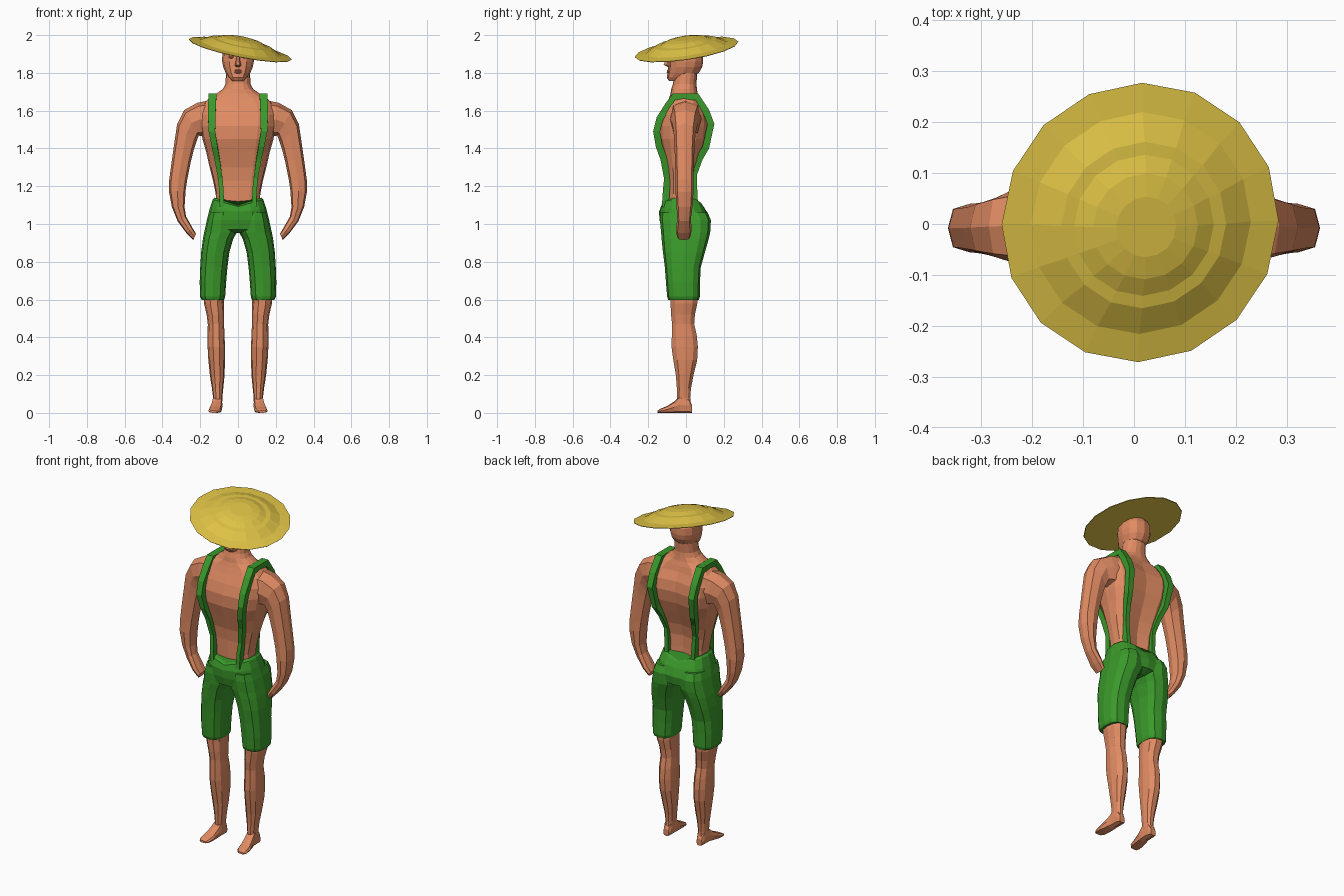
import bpy, bmesh
from math import sin, cos, pi, copysign
from mathutils import Vector


def material(name, rgb):
    m = bpy.data.materials.new(name)
    m.diffuse_color = (*rgb, 1)
    return m


SKIN = material("skin", (0.75, 0.26, 0.125))
GREEN = material("green_cloth", (0.043, 0.32, 0.024))
STRAW = material("straw", (0.73, 0.54, 0.06))


def ring(c, u, v, n=8, p=2.0):
    """Superellipse section round c with half axes u and v."""
    c, u, v = Vector(c), Vector(u), Vector(v)
    pts = []
    for i in range(n):
        a = 2 * pi * i / n
        ca, sa = cos(a), sin(a)
        pts.append(c + u * copysign(abs(ca) ** (2 / p), ca) + v * copysign(abs(sa) ** (2 / p), sa))
    return pts


def level(z, x0, x1, yf, yb, n=8, p=2.5):
    """Horizontal section given by its x and y limits."""
    return ring(((x0 + x1) / 2, (yf + yb) / 2, z), ((x1 - x0) / 2, 0, 0), (0, (yb - yf) / 2, 0), n, p)


def loft(name, rings, mat, mirror=False):
    bm = bmesh.new()
    rows = [[bm.verts.new(p) for p in r] for r in rings]
    n = len(rows[0])
    for a, b in zip(rows, rows[1:]):
        for i in range(n):
            j = (i + 1) % n
            bm.faces.new((a[i], a[j], b[j], b[i]))
    bm.faces.new(rows[0][::-1])
    bm.faces.new(rows[-1])
    bmesh.ops.recalc_face_normals(bm, faces=bm.faces)
    me = bpy.data.meshes.new(name)
    bm.to_mesh(me)
    bm.free()
    me.materials.append(mat)
    ob = bpy.data.objects.new(name, me)
    bpy.context.collection.objects.link(ob)
    if mirror:
        ob.modifiers.new("Mirror", 'MIRROR')
    return ob


# Torso and neck: z, half width, front y, back y
rows = [(1.08, .115, -.10, .05), (1.16, .118, -.10, .045), (1.23, .132, -.10, .045), (1.30, .15, -.108, .06),
        (1.38, .168, -.13, .09), (1.45, .188, -.15, .115), (1.52, .20, -.15, .125), (1.58, .205, -.13, .115),
        (1.63, .19, -.105, .09), (1.665, .155, -.09, .07), (1.69, .115, -.082, .062), (1.715, .08, -.078, .058),
        (1.74, .067, -.07, .055), (1.80, .063, -.06, .06)]
sections = []
for z, w, yf, yb in rows:
    r = level(z, -w, w, yf, yb, 16, 3.0 if z < 1.68 else 2.2)
    if z < 1.65:
        r[4].y -= .018          # spine furrow
    sections.append(r)
loft("torso", sections, SKIN)

# Head
rows = [(1.757, .03, -.09, -.03), (1.775, .048, -.102, .03), (1.80, .065, -.098, .068), (1.83, .078, -.094, .085),
        (1.86, .084, -.092, .091), (1.90, .083, -.088, .09), (1.93, .07, -.07, .075), (1.948, .04, -.04, .05)]
loft("head", [level(z, -w, w, f, b, 12, 2.3) for z, w, f, b in rows], SKIN)

# Face details
loft("nose", [level(z, -w, w, y, -.08, 6, 2) for z, w, y in
              [(1.832, .012, -.098), (1.842, .017, -.121), (1.855, .013, -.116), (1.895, .007, -.094)]], SKIN)
loft("lips", [level(z, -w, w, y, -.085, 8, 2) for z, w, y in
              [(1.797, .012, -.097), (1.803, .022, -.104), (1.808, .023, -.099), (1.813, .02, -.103), (1.818, .01, -.096)]], SKIN)
loft("eyes", [level(z, .036 - w, .036 + w, y, -.07, 8, 2) for z, w, y in
              [(1.876, .006, -.084), (1.882, .014, -.091), (1.888, .014, -.091), (1.894, .006, -.084)]], SKIN, True)

# Arms: outer x z, inner x z, y centre, half depth
rows = [(.15, 1.655, .15, 1.46, 0, .085), (.215, 1.642, .19, 1.465, -.003, .08), (.285, 1.603, .208, 1.468, -.005, .068),
        (.322, 1.53, .222, 1.43, -.007, .058), (.337, 1.43, .235, 1.39, -.008, .053), (.35, 1.34, .25, 1.33, -.008, .05),
        (.364, 1.235, .268, 1.24, -.008, .048), (.365, 1.17, .277, 1.18, -.008, .048), (.35, 1.09, .283, 1.09, -.008, .042),
        (.32, 1.015, .275, 1.04, -.01, .036), (.273, .952, .24, .978, -.012, .042), (.237, .916, .222, .948, -.012, .035)]
loft("arms", [ring(((a + c) / 2, y, (b + d) / 2), ((a - c) / 2, 0, (b - d) / 2), (0, h, 0), 8, 2.8)
              for a, b, c, d, y, h in rows], SKIN, True)

# Legs: z, inner x, outer x, front y, back y
rows = [(.66, .075, .185, -.09, .065), (.58, .075, .18, -.085, .063), (.52, .074, .166, -.082, .05),
        (.47, .074, .16, -.076, .046), (.41, .071, .161, -.078, .06), (.35, .069, .161, -.08, .066),
        (.28, .069, .157, -.07, .062), (.20, .071, .149, -.056, .042), (.13, .078, .138, -.05, .028),
        (.08, .083, .132, -.05, .024), (.03, .084, .135, -.05, .028)]
loft("legs", [level(z, a, b, f, k, 10, 2.3) for z, a, b, f, k in rows], SKIN, True)

# Feet: y, inner x, outer x, top z
rows = [(.032, .092, .128, .04), (.015, .084, .135, .075), (-.035, .082, .138, .088), (-.06, .083, .144, .062),
        (-.10, .085, .154, .036), (-.135, .09, .157, .022), (-.152, .105, .148, .012)]
loft("feet", [ring(((a + b) / 2, y, t / 2), ((b - a) / 2, 0, 0), (0, 0, t / 2), 8, 3.2)
              for y, a, b, t in rows], SKIN, True)

# Shorts: hips with a V-shaped waistband, then the legs
rows = [(1.14, .124, -.115, .075), (1.13, .134, -.132, .088), (1.08, .15, -.143, .11), (1.02, .165, -.14, .128),
        (.97, .165, -.128, .12), (.952, .06, -.085, .08)]
sections = []
for k, (z, w, f, b) in enumerate(rows):
    r = level(z, -w, w, f, b, 16, 2.6)
    if k < 3:
        for p in r:
            p.z -= (.042, .038, .015)[k] * (1 - abs(p.x) / w)
    sections.append(r)
loft("shorts_hips", sections, GREEN)
rows = [(1.06, .02, .152, -.135, .115), (1.02, .012, .165, -.138, .132), (.955, .006, .179, -.132, .128),
        (.92, .026, .186, -.129, .12), (.85, .046, .195, -.122, .1), (.77, .056, .2, -.112, .078),
        (.69, .063, .203, -.106, .074), (.615, .068, .2, -.1, .073), (.598, .074, .193, -.094, .068)]
loft("shorts_legs", [level(z, a, b, f, k, 12, 2.7) for z, a, b, f, k in rows], GREEN, True)

# Shoulder straps: outer line x y z, swept as a flat band
path = [Vector(p) for p in [
    (.086, -.128, 1.09), (.088, -.122, 1.18), (.094, -.116, 1.24), (.11, -.135, 1.34), (.124, -.16, 1.41),
    (.138, -.174, 1.49), (.139, -.155, 1.565), (.137, -.108, 1.64), (.135, -.07, 1.69), (.135, .065, 1.69),
    (.138, .122, 1.605), (.138, .15, 1.53), (.126, .122, 1.40), (.11, .087, 1.34), (.094, .058, 1.26),
    (.088, .06, 1.16), (.086, .065, 1.09)]]
sections = []
for i, p in enumerate(path):
    t = path[min(i + 1, len(path) - 1)] - path[max(i - 1, 0)]
    inward = Vector((0, t.z, -t.y)).normalized() * .036
    w = Vector((.012 + .009 * max(0, min(1, (p.z - 1.25) / .4)), 0, 0))
    sections.append([p - w, p + w, p + w + inward, p - w + inward])
loft("straps", sections, GREEN, True)

# Straw hat: stepped 16-sided disc, tilted on the head
profile = [(.275, -.003), (.277, 0), (.22, .008), (.165, .035), (.14, .038), (.105, .053), (.06, .061)]
hat = loft("hat", [ring((0, 0, h), (r, 0, 0), (0, r, 0), 16) for r, h in profile], STRAW)
hat.rotation_mode = 'QUATERNION'
hat.rotation_quaternion = Vector((0, 0, 1)).rotation_difference(Vector((.2, -.15, 1)))
hat.location = (.012, .003, 1.925)
